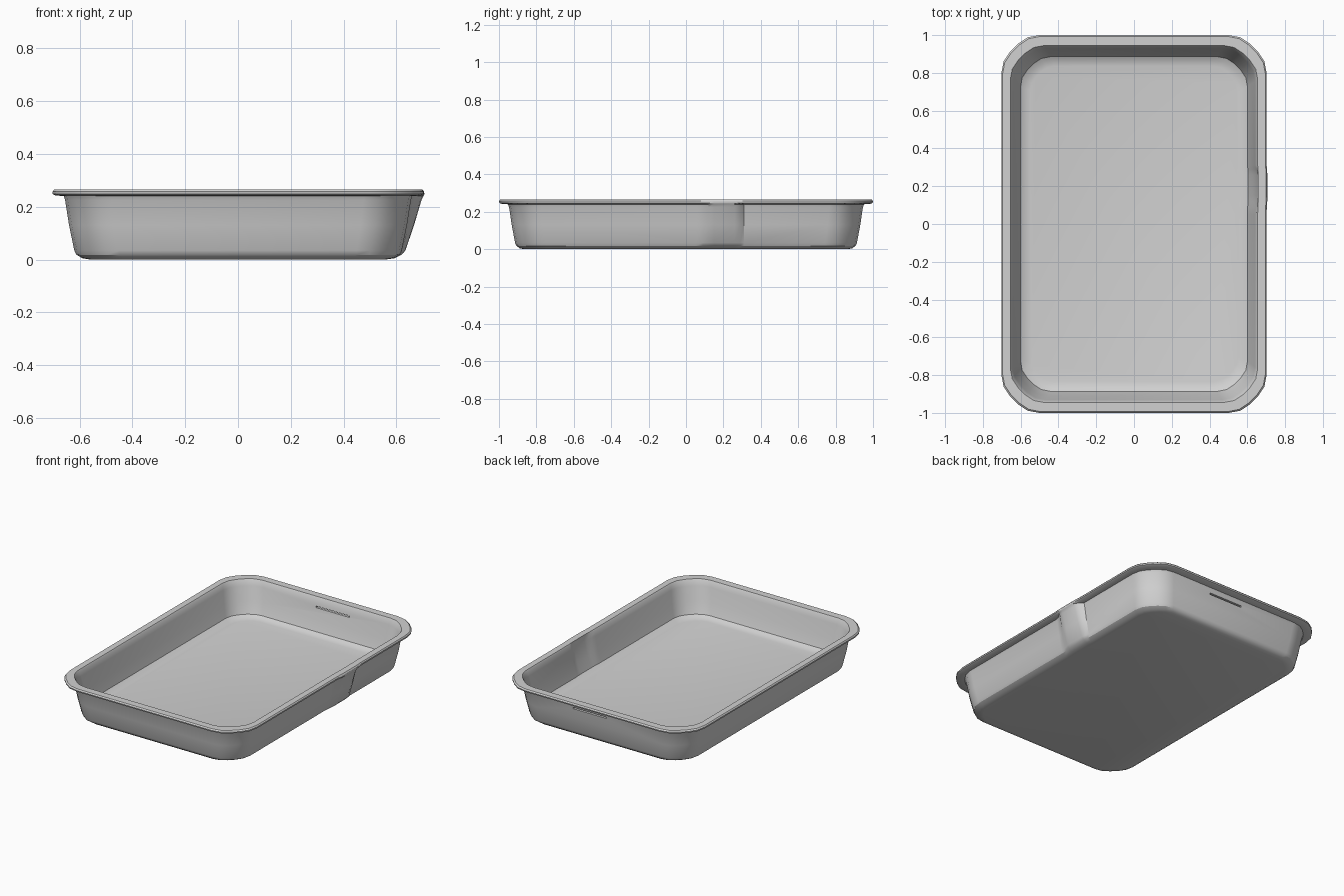
import bpy, bmesh, math

if "Cube" in bpy.data.objects:
    bpy.data.objects.remove(bpy.data.objects["Cube"])

grey = bpy.data.materials.new("light grey metal")
grey.diffuse_color = (0.64, 0.64, 0.64, 1)
grey.use_nodes = True
grey.node_tree.nodes["Principled BSDF"].inputs["Base Color"].default_value = grey.diffuse_color

# bulge on the right wall: y position -> strength
BULGE = [(0.05, 0.0), (0.09, 0.3), (0.12, 0.9), (0.15, 1.0), (0.26, 1.0), (0.29, 0.6), (0.31, 0.0)]
# chamfered corner with slightly softened ends
CORNER_ANGLES = (0, 18, 36, 54, 72, 90)
FLAT = (1.0, 0.99, 0.955, 0.955, 0.99, 1.0)


def ring(bm, hx, hy, r, z, push):
    """Chamfered rectangle loop, with the right side pushed out at the bulge."""
    pts = []
    corners = [(1, -1, -90), (1, 1, 0), (-1, 1, 90), (-1, -1, 180)]
    for i, (sx, sy, a0) in enumerate(corners):
        cx, cy = sx * (hx - r), sy * (hy - r)
        for da, f in zip(CORNER_ANGLES, FLAT):
            a = math.radians(a0 + da)
            pts.append((cx + f * r * math.cos(a), cy + f * r * math.sin(a)))
        if i == 0:
            pts += [(hx + push * b, y) for y, b in BULGE]
    return [bm.verts.new((x, y, z)) for x, y in pts]


# cross-section from outside bottom, over the rim, down to the inside floor
PROFILE = [
    # half x, half y, corner radius, z, bulge push
    (0.560, 0.865, 0.140, 0.000, 0.000),
    (0.590, 0.890, 0.155, 0.005, 0.004),
    (0.612, 0.907, 0.165, 0.018, 0.008),
    (0.620, 0.914, 0.170, 0.034, 0.014),
    (0.640, 0.932, 0.175, 0.130, 0.027),
    (0.655, 0.946, 0.180, 0.225, 0.040),
    (0.660, 0.952, 0.180, 0.240, 0.042),
    (0.692, 0.989, 0.195, 0.243, 0.012),
    (0.702, 0.998, 0.200, 0.248, 0.004),
    (0.702, 1.000, 0.200, 0.257, 0.003),
    (0.696, 0.993, 0.200, 0.265, 0.003),
    (0.655, 0.945, 0.180, 0.265, 0.002),
    (0.649, 0.940, 0.175, 0.257, 0.008),
    (0.641, 0.931, 0.175, 0.225, 0.014),
    (0.622, 0.911, 0.170, 0.130, 0.008),
    (0.601, 0.886, 0.160, 0.058, 0.003),
    (0.580, 0.866, 0.150, 0.046, 0.000),
    (0.550, 0.836, 0.130, 0.040, 0.000),
]

bm = bmesh.new()
rings = [ring(bm, *p) for p in PROFILE]
n = len(rings[0])
for lo, hi in zip(rings, rings[1:]):
    for i in range(n):
        j = (i + 1) % n
        bm.faces.new((lo[i], lo[j], hi[j], hi[i]))
bm.faces.new(rings[0][::-1])
bm.faces.new(rings[-1])
bmesh.ops.recalc_face_normals(bm, faces=bm.faces)
mesh = bpy.data.meshes.new("tray")
bm.to_mesh(mesh)
bm.free()
tray = bpy.data.objects.new("tray", mesh)
bpy.context.collection.objects.link(tray)
mesh.materials.append(grey)

# narrow slot through the back wall
bpy.ops.mesh.primitive_cube_add(size=1, location=(0.06, 0.935, 0.203))
cutter = bpy.context.object
cutter.name = "slot_cutter"
cutter.scale = (0.25, 0.12, 0.010)
cutter.data.materials.append(grey)
cutter.hide_render = True
cut = tray.modifiers.new("slot", 'BOOLEAN')
cut.operation = 'DIFFERENCE'
cut.object = cutter

bpy.ops.object.select_all(action='DESELECT')
tray.select_set(True)
bpy.context.view_layer.objects.active = tray
bpy.ops.object.modifier_apply(modifier="slot")
bpy.data.objects.remove(cutter, do_unlink=True)
bpy.ops.object.shade_smooth_by_angle(angle=math.radians(30))
